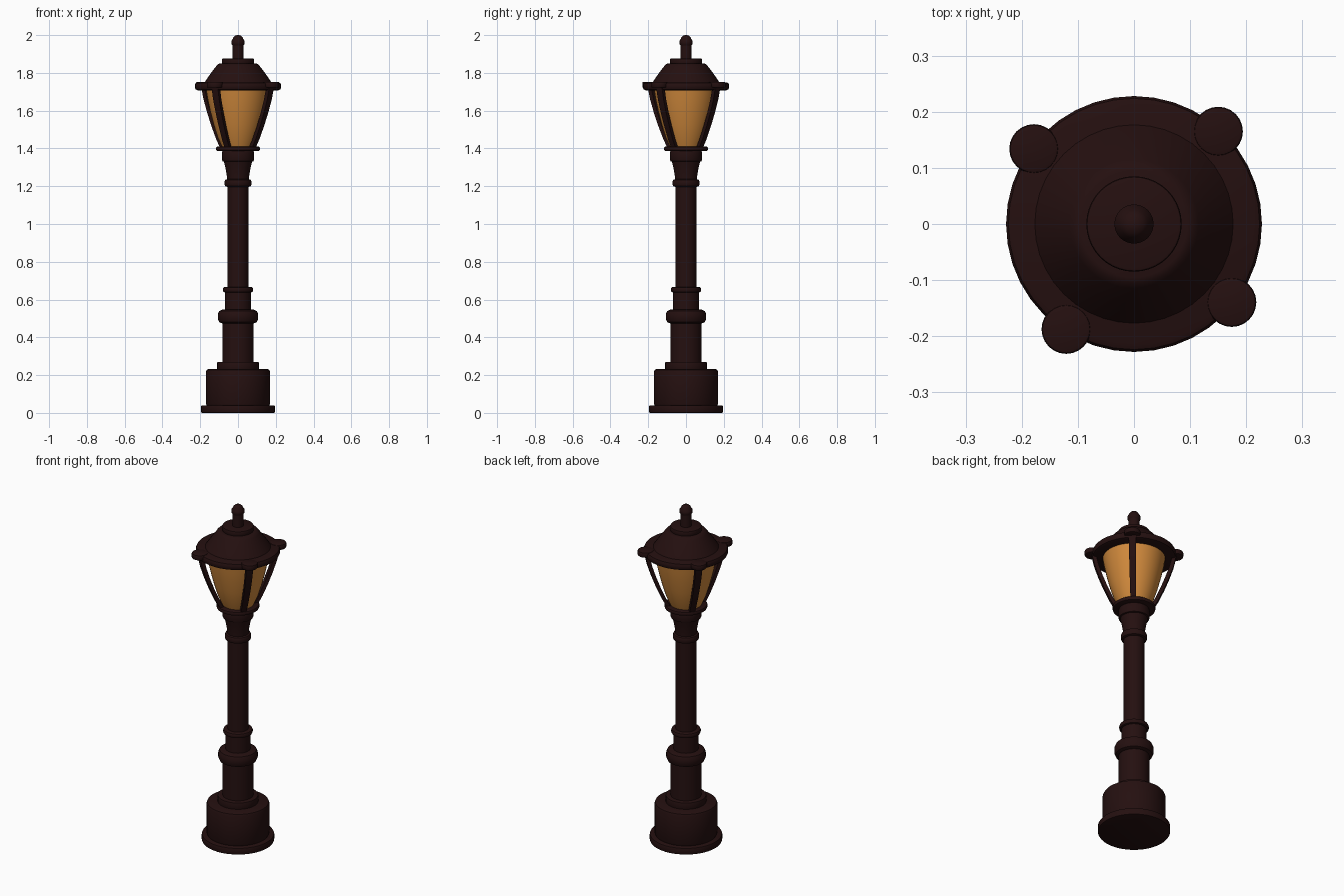
import bpy, bmesh, math
from mathutils import Vector

if "Cube" in bpy.data.objects:
    bpy.data.objects.remove(bpy.data.objects["Cube"])


def material(name, rgb):
    m = bpy.data.materials.new(name)
    m.diffuse_color = (*rgb, 1.0)
    m.use_nodes = True
    m.node_tree.nodes["Principled BSDF"].inputs["Base Color"].default_value = m.diffuse_color
    return m


IRON = material("dark_brown_iron", (0.018, 0.005, 0.005))
AMBER = material("amber_glass", (0.63, 0.25, 0.045))


def finish(name, bm, mat):
    bmesh.ops.recalc_face_normals(bm, faces=bm.faces)
    me = bpy.data.meshes.new(name)
    bm.to_mesh(me)
    bm.free()
    me.materials.append(mat)
    ob = bpy.data.objects.new(name, me)
    bpy.context.collection.objects.link(ob)
    bpy.ops.object.select_all(action='DESELECT')
    ob.select_set(True)
    bpy.context.view_layer.objects.active = ob
    bpy.ops.object.shade_smooth_by_angle(angle=math.radians(35))
    return ob


def lathe(name, profile, mat=IRON, segs=40, centre=(0, 0)):
    """Closed solid of revolution from (radius, z) points, capped at both ends."""
    bm = bmesh.new()
    rings = []
    for r, z in profile:
        rings.append([bm.verts.new((centre[0] + r * math.cos(2 * math.pi * i / segs),
                                    centre[1] + r * math.sin(2 * math.pi * i / segs), z))
                      for i in range(segs)])
    for a, b in zip(rings, rings[1:]):
        for i in range(segs):
            j = (i + 1) % segs
            bm.faces.new((a[i], a[j], b[j], b[i]))
    bm.faces.new(rings[0][::-1])
    bm.faces.new(rings[-1])
    return finish(name, bm, mat)


def drum(r, z0, z1, b):
    """Profile of a cylinder with rounded rims."""
    k = 0.3 * b
    return [(r - b, z0), (r - k, z0 + k), (r, z0 + b),
            (r, z1 - b), (r - k, z1 - k), (r - b, z1)]


# base and post
lathe("base_flange", drum(0.196, 0.0, 0.04, 0.006))
lathe("base_drum", drum(0.17, 0.035, 0.232, 0.014))
lathe("base_step", drum(0.11, 0.225, 0.27, 0.003))
lathe("lower_post", [(0.083, 0.265), (0.083, 0.49)])
lathe("large_collar", drum(0.107, 0.473, 0.547, 0.025))
lathe("middle_post", [(0.068, 0.54), (0.068, 0.65)])
lathe("small_collar", drum(0.08, 0.638, 0.667, 0.01))
lathe("upper_post", [(0.056, 0.66), (0.056, 1.21)])
lathe("neck_ring", drum(0.071, 1.197, 1.237, 0.012))

# flared capital and lantern seat
lathe("capital", [(0.057, 1.23), (0.06, 1.26), (0.067, 1.30), (0.077, 1.34)])
lathe("capital_ring", drum(0.084, 1.33, 1.39, 0.008))
lathe("lantern_seat", drum(0.116, 1.386, 1.41, 0.008))

# glass bowl
lathe("glass_bowl", [(0.083, 1.405), (0.108, 1.46), (0.130, 1.53), (0.148, 1.60),
                     (0.161, 1.66), (0.170, 1.715)], AMBER)

# roof
lathe("roof_rim", drum(0.228, 1.708, 1.75, 0.014))
lathe("roof_cone", [(0.18, 1.745), (0.165, 1.768), (0.138, 1.806), (0.115, 1.836),
                    (0.105, 1.847), (0.095, 1.85)])
lathe("roof_cap", drum(0.085, 1.845, 1.876, 0.005))
lathe("finial_stem", [(0.03, 1.87), (0.03, 1.95)])
lathe("finial_ball", [(0.028, 1.943), (0.035, 1.953), (0.035, 1.97), (0.028, 1.98),
                      (0.025, 1.988), (0.017, 1.996), (0.006, 2.0)], segs=24)

# four curved brackets with a disc on top of each
PATH = [(0.095, 1.40), (0.122, 1.45), (0.153, 1.52), (0.180, 1.59),
        (0.203, 1.66), (0.220, 1.735)]


def bracket(name, angle):
    out = Vector((math.cos(angle), math.sin(angle), 0))
    side = Vector((-out.y, out.x, 0))
    bm = bmesh.new()
    rings = []
    for i, (r, z) in enumerate(PATH):
        w = 0.015 + 0.005 * i / (len(PATH) - 1)
        t = 0.011
        c = out * r + Vector((0, 0, z))
        rings.append([bm.verts.new(c + side * w * a + out * t * b)
                      for a, b in ((-1, -1), (1, -1), (1, 1), (-1, 1))])
    for a, b in zip(rings, rings[1:]):
        for i in range(4):
            j = (i + 1) % 4
            bm.faces.new((a[i], a[j], b[j], b[i]))
    bm.faces.new(rings[0])
    bm.faces.new(rings[-1])
    finish(name, bm, IRON)


for n, deg in enumerate((47.7, 143.1, 237.2, 321.3)):
    a = math.radians(deg)
    bracket(f"bracket_{n + 1}", a)
    lathe(f"bracket_disc_{n + 1}", drum(0.044, 1.722, 1.753, 0.006), segs=24,
          centre=(0.223 * math.cos(a), 0.223 * math.sin(a)))
